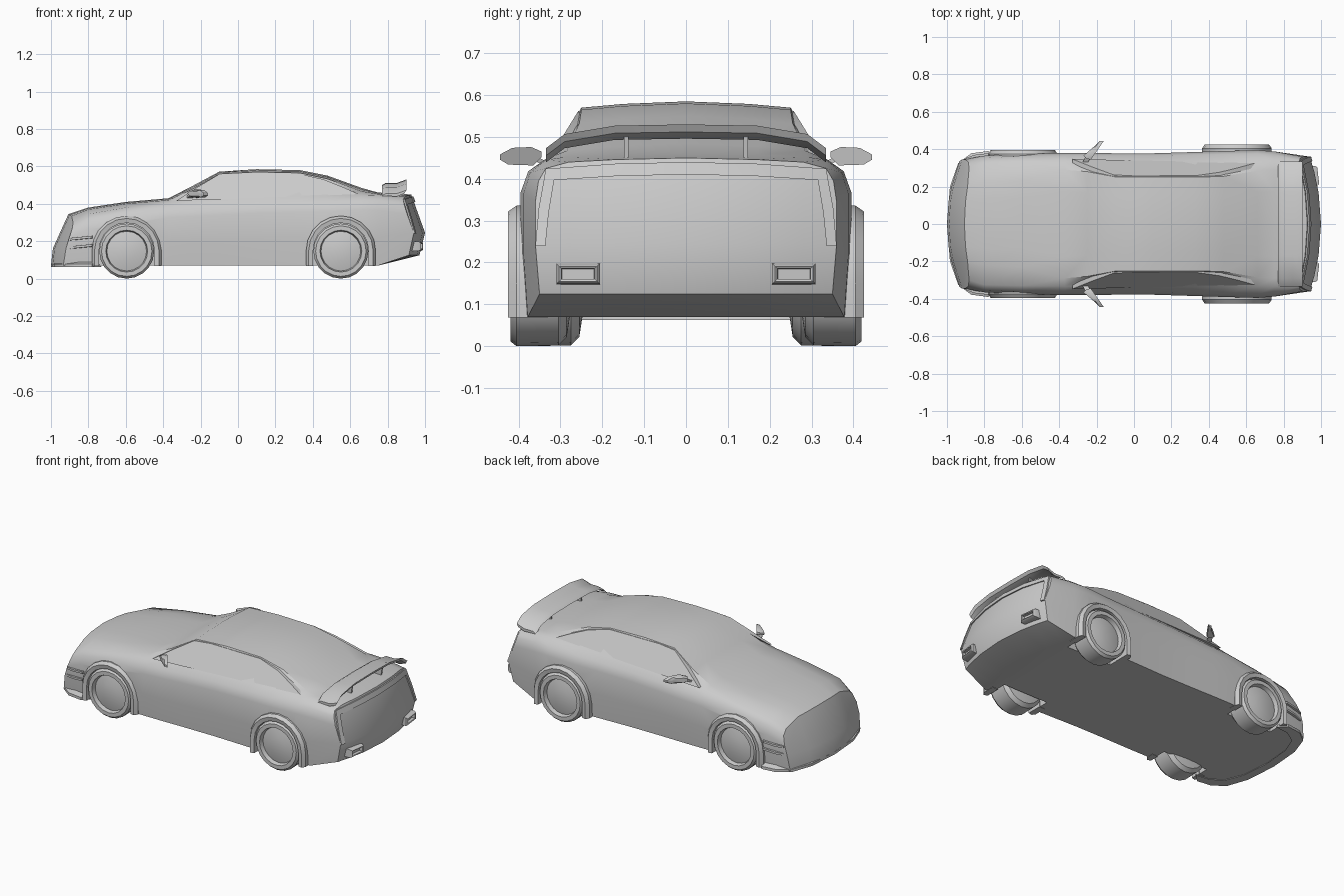
import bpy, bmesh
from math import sin, cos, pi

if "Cube" in bpy.data.objects:
    bpy.data.objects.remove(bpy.data.objects["Cube"])


def build(name, verts, faces, mirror=True, angle=0.6):
    """Mesh from points; optionally mirrored over y = 0 and welded."""
    bm = bmesh.new()
    for s in ((1, -1) if mirror else (1,)):
        vs = [bm.verts.new((x, s * y, z)) for x, y, z in verts]
        for f in faces:
            bm.faces.new([vs[i] for i in f])
    bmesh.ops.remove_doubles(bm, verts=bm.verts, dist=1e-4)
    bmesh.ops.recalc_face_normals(bm, faces=bm.faces)
    me = bpy.data.meshes.new(name)
    bm.to_mesh(me)
    bm.free()
    ob = bpy.data.objects.new(name, me)
    bpy.context.collection.objects.link(ob)
    smooth(ob, angle)
    return ob


def smooth(ob, angle=0.6):
    bpy.ops.object.select_all(action='DESELECT')
    ob.select_set(True)
    bpy.context.view_layer.objects.active = ob
    bpy.ops.object.shade_smooth_by_angle(angle=angle)


def loft(name, loops, start=True, end=True, mirror=True):
    """Skin closed loops of equal size; start/end add caps."""
    n = len(loops[0])
    verts = [p for lp in loops for p in lp]
    faces = []
    for r in range(len(loops) - 1):
        for i in range(n):
            j = (i + 1) % n
            faces.append((r*n + i, r*n + j, (r+1)*n + j, (r+1)*n + i))
    if start:
        faces.append(tuple(range(n)))
    if end:
        faces.append(tuple(range(len(verts) - n, len(verts))))
    return build(name, verts, faces, mirror)


def tail(y, z):
    """x of the rear face, bowed and leaning."""
    lean = 0.36 * (z - 0.245) if z > 0.245 else 0.25 * (0.245 - z)
    return 1.0 - lean - 0.06 * (y / 0.36) ** 2


def nose(y, z):
    return -1.0 + 0.07 * (y / 0.345) ** 2 + 0.09 * (max(z - 0.07, 0) / 0.27) ** 2


# Body stations: x, floor z, half width, belt z, belt y, roof edge y, roof edge z, centre z
ROWS = [
    (-1.00, .07, .345, .300, .300, .20, .335, .345),
    (-0.80, .07, .365, .345, .325, .22, .370, .380),
    (-0.60, .07, .375, .380, .330, .23, .400, .410),
    (-0.37, .07, .380, .408, .333, .29, .420, .430),
    (-0.25, .07, .380, .412, .334, .28, .475, .492),
    (-0.10, .07, .378, .420, .335, .252, .560, .572),
    (0.10, .07, .378, .430, .336, .25, .570, .585),
    (0.33, .07, .385, .437, .336, .25, .565, .580),
    (0.48, .07, .390, .440, .335, .255, .533, .550),
    (0.66, .07, .395, .448, .335, .285, .467, .485),
    (0.75, .07, .388, .445, .335, .29, .452, .460),
    (1.00, .125, .360, .425, .335, .28, .440, .450)]


def section(k):
    x, zb, w, zt, yb, yr, zr, zc = ROWS[k]
    zm = .6 * zb + .4 * zt
    pts = [(0, zb), (.6*yr, zb), (yr, zb), (w - .01, zb), (w, zm), (w, zt - .08),
           (yb + .7*(w - yb), zt - .03), (yb, zt), (yr, zr), (.6*yr, zr + .6*(zc - zr)), (0, zc),
           (0, zm), (.6*yr, zm), (yr, zm)]
    end = {0: nose, len(ROWS) - 1: tail}.get(k)
    return [(end(y, z) if end else x, y, z) for y, z in pts]


verts, faces, N = [], [], 11
last = len(ROWS) - 1
for k in range(len(ROWS)):
    verts += section(k)[:N]
    if k:
        a, b = (k - 1) * N, k * N
        faces += [(a + i, a + i + 1, b + i + 1, b + i) for i in range(N - 1)]
for k in (0, last):
    base, m = k * N, len(verts)
    verts += section(k)[N:]
    ix = lambda *t: tuple(base + i if i < N else m + i - N for i in t)
    faces += [ix(0, 1, 12, 11), ix(1, 2, 13, 12), ix(2, 3, 4, 13),
              ix(11, 12, 9, 10), ix(12, 13, 8, 9), ix(13, 4, 5, 6, 7, 8)]
body = build("body", verts, faces)


def arch(cx, r, y, foot):
    """Wheel arch outline with straight legs."""
    pts = [(cx + r, y, foot)]
    pts += [(cx + r*cos(pi*i/10), y, .15 + r*sin(pi*i/10)) for i in range(11)]
    return pts + [(cx - r, y, foot)]


for label, cx, yo in (("front", -.595, .39), ("rear", .55, .42)):
    # Wheel wells
    cut = loft("well_cutter", [arch(cx, .152, .27, -.1), arch(cx, .152, .5, -.1)])
    cut.hide_render = True
    mod = body.modifiers.new("well", 'BOOLEAN')
    mod.operation, mod.solver, mod.object = 'DIFFERENCE', 'EXACT', cut
    bpy.context.view_layer.objects.active = body
    bpy.ops.object.modifier_apply(modifier=mod.name)
    bpy.data.objects.remove(cut)
    # Flared arches
    rings = zip(arch(cx, .148, .33, .068), arch(cx, .148, yo, .068),
                arch(cx, .172, yo + .005, .068), arch(cx, .186, yo - .015, .068), arch(cx, .186, .33, .068))
    loft(label + "_arch_flares", [list(r) for r in rings])
    # Wheels: lathed tyre and dished rim
    prof = [(.06, yo - .145), (.125, yo - .135), (.145, yo - .115), (.147, yo - .015),
            (.135, yo), (.112, yo), (.106, yo - .025), (.05, yo - .012)]
    loft(label + "_wheels", [[(cx + r*cos(2*pi*i/20), y, .147 + r*sin(2*pi*i/20))
                              for i in range(20)] for r, y in prof])
smooth(body)

# Side windows lying on the cabin sides
win = [(-.33, .416), (-.22, .487), (-.11, .553), (.0, .562), (.33, .56), (.46, .53), (.56, .49), (.645, .452), (.3, .438)]
loft("side_windows", [[(x, .335 - .085*(z - .428)/.138 + d, z) for x, z in win] for d in (-.02, .005)])

# Front splitter lip
lip = [(-1.0, 0), (-.984, .2), (-.94, .325), (-.87, .378), (-.78, .39)]
loft("front_lip", [[(x, y, .062), (x, y, .078), (x + .03, y*.93, .09), (x + .05, y*.88, .062)]
                   for x, y in lip], start=False)

# Slats on the front bumper corners
for i, z in enumerate((.16, .205)):
    loft("bumper_slat_%d" % (i + 1), [[(x, y, z + h), (x, y, z + h + .012), (x + .01, y - .04, z + h + .014),
                                       (x + .01, y - .04, z + h - .004)]
                                      for x, y, h in ((-.90, .353, 0), (-.85, .37, .005), (-.78, .378, .012))])

# Rear panel surround
outer = [(0, .440), (.17, .436), (.335, .424), (.352, .33), (.36, .24)]
inner = [(0, .410), (.16, .407), (.315, .397), (.328, .32), (.336, .24)]
loft("rear_surround", [[(tail(*o) - .02, *o), (tail(*o) + .008, *o), (tail(*n) + .008, *n), (tail(*n) - .02, *n)]
                       for o, n in zip(outer, inner)], start=False)

# Exhaust outlets with hollow tips
def rect(x, w, h):
    return [(x - .12*s*w, .258 + s*w, .173 + t*h) for s, t in ((-1, -1), (1, -1), (1, 1), (-1, 1))]
loft("exhausts", [rect(.93, .052, .026), rect(.975, .052, .024), rect(.985, .045, .018),
                  rect(.982, .04, .013), rect(.965, .038, .012)])

# Rear wing and its struts
wing = [(0, .512), (.17, .509), (.29, .489), (.335, .455)]
loft("rear_wing", [[(.77, y, z - .012), (.79, y, z), (.85, y, z), (.90, y, z + .018),
                    (.89, y, z), (.85, y, z - .016)] for y, z in wing], start=False)
loft("wing_struts", [[(.80, y, .44), (.86, y, .44), (.87, y, .503), (.80, y, .503)] for y in (.138, .148)])

# Door mirrors on short arms
shape = [(.345, .452), (.365, .432), (.425, .434), (.445, .446), (.445, .458), (.415, .474), (.37, .476), (.345, .465)]
loft("mirrors", [[(-.2 + .7*(y - .4) + d, .395 + (y - .395)*k, .455 + (z - .455)*k) for y, z in shape]
                 for d, k in ((-.032, .6), (-.015, .95), (.008, 1))])
loft("mirror_arms", [[(x - .015, y, z), (x + .015, y, z), (x + .015, y, z + .012), (x - .015, y, z + .012)]
                     for x, y, z in ((-.27, .31, .42), (-.24, .37, .446))])
